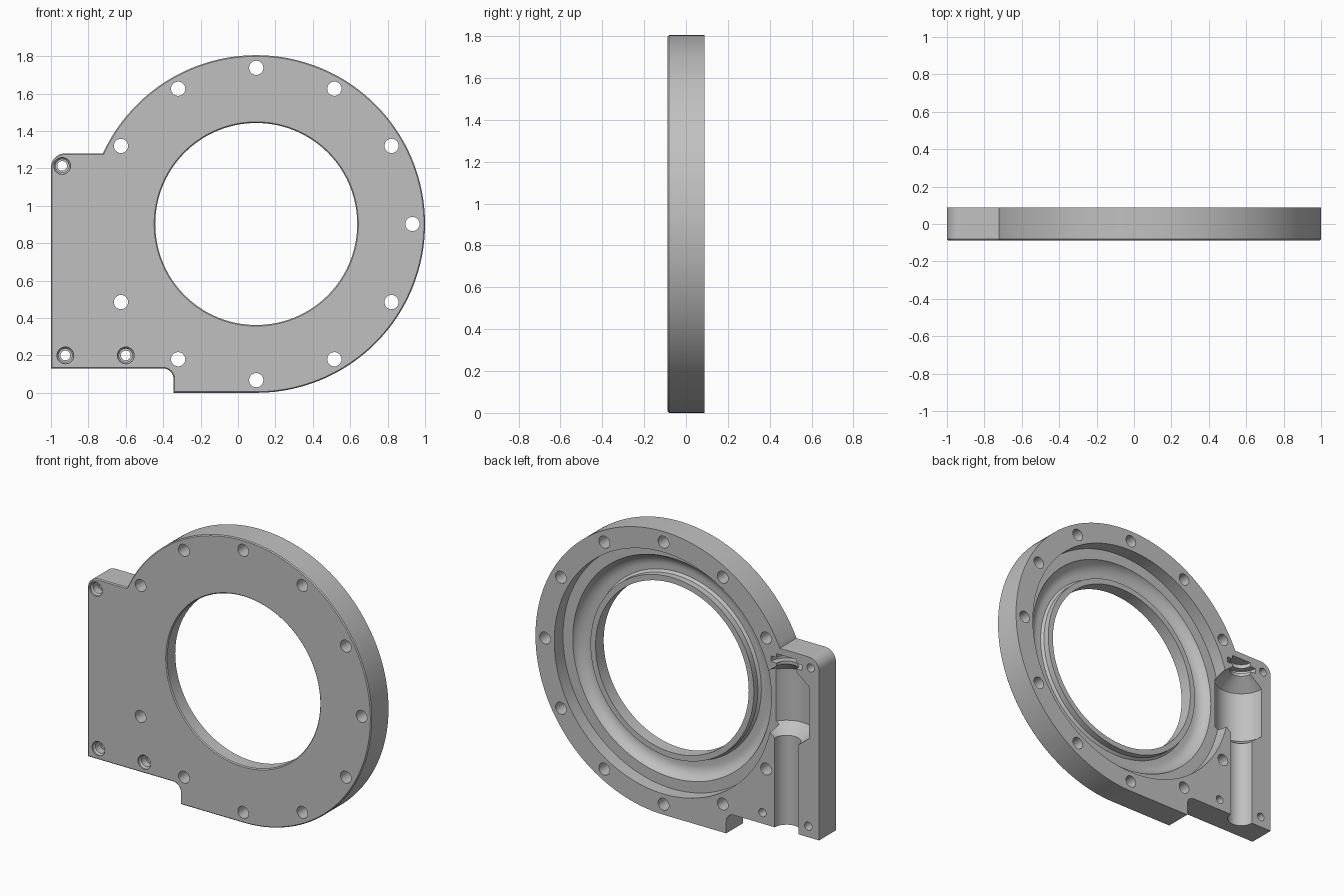
import bpy, bmesh
from math import sin, cos, radians, tau

if "Cube" in bpy.data.objects:
    bpy.data.objects.remove(bpy.data.objects["Cube"], do_unlink=True)

CX, CZ, R = 0.0975, 0.9025, 0.9025    # wheel centre and outer radius
HALF = 0.0875                         # half of the plate thickness
OVER = HALF + 0.02                    # overshoot of the cutters
WORM_X = -0.77

grey = bpy.data.materials.new("cast grey")
grey.use_nodes = True
grey.diffuse_color = (0.53, 0.53, 0.53, 1)
grey.node_tree.nodes["Principled BSDF"].inputs["Base Color"].default_value = grey.diffuse_color


def add_object(name, bm):
    bmesh.ops.recalc_face_normals(bm, faces=bm.faces)
    mesh = bpy.data.meshes.new(name)
    bm.to_mesh(mesh)
    bm.free()
    mesh.materials.append(grey)
    obj = bpy.data.objects.new(name, mesh)
    bpy.context.collection.objects.link(obj)
    return obj


def arc(cx, cz, r, start, end, steps):
    angles = [radians(start + (end - start) * i / steps) for i in range(steps + 1)]
    return [(cx + r * cos(a), cz + r * sin(a)) for a in angles]


def lathe(name, profile, place, n):
    """Closed solid of revolution; place maps (u, v, axial) to a point."""
    bm = bmesh.new()
    rings = [[bm.verts.new(place(r * cos(tau * i / n), r * sin(tau * i / n), t))
              for i in range(n)] for r, t in profile]
    for a, b in zip(rings, rings[1:]):
        for i in range(n):
            j = (i + 1) % n
            bm.faces.new((a[i], a[j], b[j], b[i]))
    bm.faces.new(rings[0])
    bm.faces.new(rings[-1])
    return add_object(name, bm)


def along_y(x, z):
    return lambda u, v, t: (x + u, t, z + v)


def cut(target, cutter):
    cutter.hide_render = True
    mod = target.modifiers.new("cut", "BOOLEAN")
    mod.operation = "DIFFERENCE"
    mod.solver = "EXACT"
    mod.object = cutter
    bpy.context.view_layer.objects.active = target
    bpy.ops.object.modifier_apply(modifier=mod.name)
    bpy.data.objects.remove(cutter, do_unlink=True)


# Housing plate: round body with a worm block and a foot
outline = arc(CX, CZ, R, -90, 155.2, 122)
outline += [(-0.722, 1.28)]
outline += arc(-0.925, 1.205, 0.075, 90, 180, 12)
outline += [(-1, 0.13)]
outline += arc(-0.4, 0.075, 0.055, 90, 0, 10)
outline += [(-0.345, 0)]

bm = bmesh.new()
front = bm.faces.new([bm.verts.new((x, -HALF, z)) for x, z in outline])
back = bmesh.ops.extrude_face_region(bm, geom=[front], use_keep_orig=True)
verts = [g for g in back["geom"] if isinstance(g, bmesh.types.BMVert)]
bmesh.ops.translate(bm, verts=verts, vec=(0, 2 * HALF, 0))
bmesh.ops.recalc_face_normals(bm, faces=bm.faces)
rim = [e for e in bm.edges if all(v.co.y < 0 for v in e.verts)]
bmesh.ops.bevel(bm, geom=rim, offset=0.006, segments=1, affect="EDGES")
housing = add_object("gear_housing_half", bm)

# Wheel pocket: stepped recess, rounded groove, raised lip and through bore
pocket = [(0.77, OVER), (0.77, 0)]
pocket += arc(0.62, 0.03, 0.085, -20, -90, 10)
pocket += [(0.59, -0.055), (0.576, -0.04), (0.576, 0), (0.54, 0),
           (0.54, 0.006 - HALF), (0.56, -OVER + 0.006)]
cut(housing, lathe("pocket_cutter", pocket, along_y(CX, CZ), 144))

# Worm channel: shaft bore, worm chamber with conical ends, seal groove
worm = [(0.083, 0.1), (0.083, 0.7), (0.16, 0.76), (0.16, 1.09), (0.07, 1.16),
        (0.07, 1.18), (0.11, 1.18), (0.11, 1.215), (0.07, 1.215), (0.07, 1.24)]
cut(housing, lathe("worm_cutter", worm,
                   lambda u, v, t: (WORM_X + u, HALF + v, t), 64))

# Bolt circle, left out where the block meets the body
for step in range(12):
    if step != 6:
        a = tau * step / 12
        place = along_y(CX + 0.835 * cos(a), CZ + 0.835 * sin(a))
        cut(housing, lathe("bolt_cutter", [(0.038, -OVER), (0.038, OVER)], place, 32))

# Counterbored block screws
screw = [(0.045, -OVER), (0.045, 0.01 - HALF), (0.036, 0.02 - HALF), (0.036, -0.02),
         (0.026, -0.02), (0.026, OVER)]
for x, z in [(-0.94, 1.213), (-0.923, 0.2), (-0.6, 0.2)]:
    cut(housing, lathe("screw_cutter", screw, along_y(x, z), 32))

# Smooth the curved walls, keep machined edges crisp
bpy.ops.object.select_all(action="DESELECT")
housing.select_set(True)
bpy.context.view_layer.objects.active = housing
bpy.ops.object.shade_smooth_by_angle(angle=radians(25))
